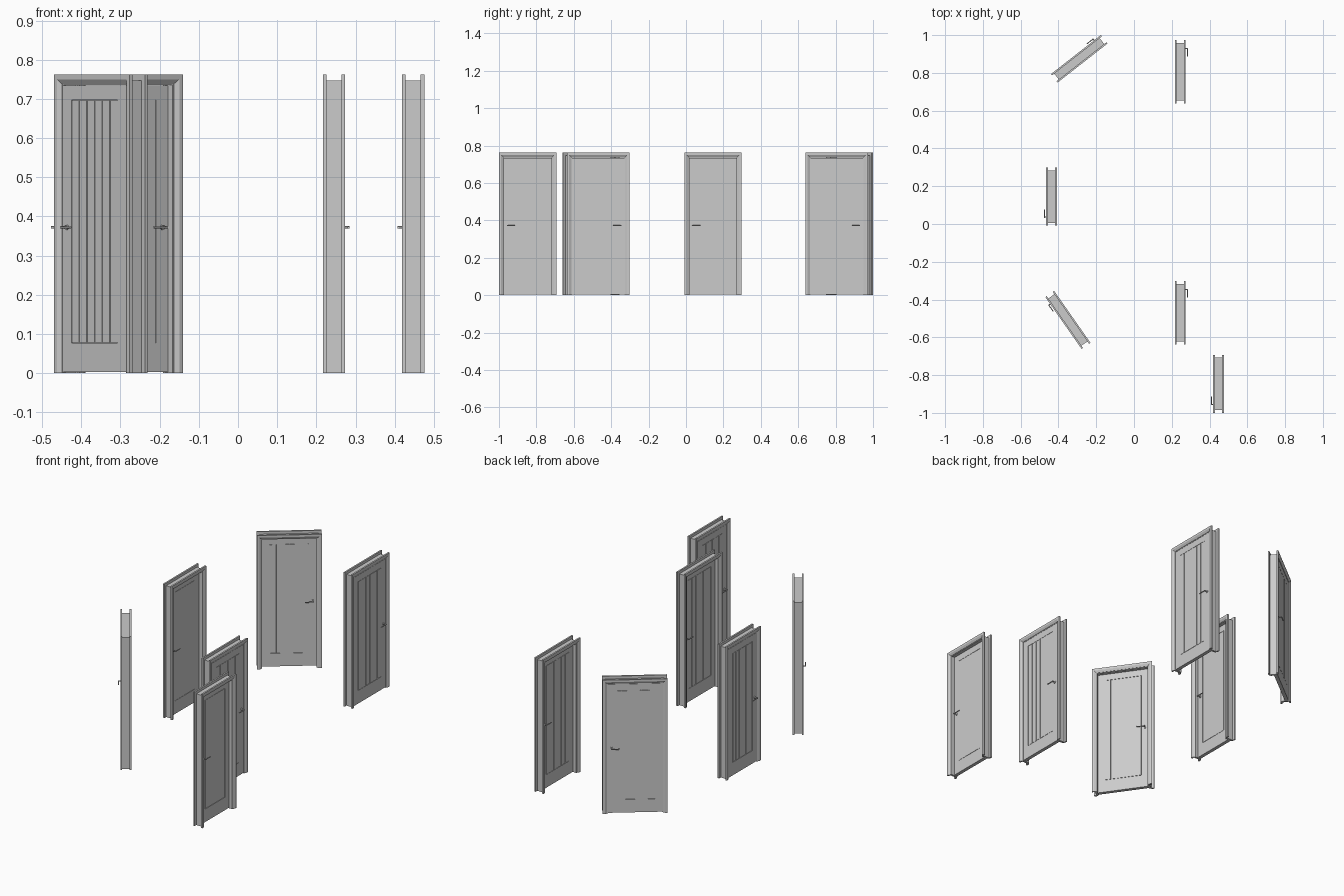
import bpy, bmesh
from math import radians
from mathutils import Matrix, Vector

if "Cube" in bpy.data.objects:
    bpy.data.objects.remove(bpy.data.objects["Cube"])

H = 0.762            # overall frame height
T = 0.0285           # half of overall frame depth
CAS = 0.009          # casing thickness
LEAF_F, LEAF_B = -0.0195, 0.0005   # flush and recessed faces of the leaf


def finish(name, bm, mat, smooth=False):
    bmesh.ops.recalc_face_normals(bm, faces=bm.faces)
    me = bpy.data.meshes.new(name)
    bm.to_mesh(me)
    bm.free()
    ob = bpy.data.objects.new(name, me)
    bpy.context.collection.objects.link(ob)
    ob.matrix_world = mat
    if smooth:
        bpy.ops.object.select_all(action='DESELECT')
        ob.select_set(True)
        bpy.context.view_layer.objects.active = ob
        bpy.ops.object.shade_smooth_by_angle()
    return ob


def add_box(bm, x0, x1, y0, y1, z0, z1):
    m = Matrix.Translation(((x0 + x1) / 2, (y0 + y1) / 2, (z0 + z1) / 2))
    bmesh.ops.create_cube(bm, size=1, matrix=m @ Matrix.Diagonal((x1 - x0, y1 - y0, z1 - z0, 1)))


def add_rod(bm, p, q, r, seg=16):
    p, q = Vector(p), Vector(q)
    d = q - p
    m = Matrix.Translation((p + q) / 2) @ d.to_track_quat('Z', 'Y').to_matrix().to_4x4()
    bmesh.ops.create_cone(bm, cap_ends=True, segments=seg, radius1=r, radius2=r,
                          depth=d.length, matrix=m)


def add_surround(bm, hw, profile):
    """Mitred three-sided frame; profile = (offset in from outer edge, y)."""
    rings = []
    for o, y in profile:
        pts = [(-hw + o, 0), (-hw + o, H - o), (hw - o, H - o), (hw - o, 0)]
        rings.append([bm.verts.new((x, y, z)) for x, z in pts])
    n = len(rings)
    for i in range(n):
        a, b = rings[i], rings[(i + 1) % n]
        for k in range(3):
            bm.faces.new((a[k], a[k + 1], b[k + 1], b[k]))
    for k in (0, 3):
        bm.faces.new([r[k] for r in rings])


def add_skin(bm, hw, y0, y1, planks):
    """Stiles, rails and a grooved plank panel on one leaf face."""
    e, px, z0, z1, top, g = hw - 0.027, hw - 0.065, 0.077, 0.697, H - 0.028, 0.0015
    add_box(bm, -e, -px, y0, y1, 0.003, top)
    add_box(bm, px, e, y0, y1, 0.003, top)
    add_box(bm, -px, px, y0, y1, 0.003, z0)
    add_box(bm, -px, px, y0, y1, z1, top)
    w = 2 * px / planks
    for i in range(planks):
        add_box(bm, -px + i * w + g, -px + (i + 1) * w - g, y0, y1, z0 + g, z1 - g)


def door(x, y, angle, hw, hand, back_planks):
    mat = Matrix.Translation((x, y, 0)) @ Matrix.Rotation(radians(angle), 4, 'Z')

    # jamb lining
    bm = bmesh.new()
    j = T - CAS
    add_surround(bm, hw, [(0.015, -j), (0.027, -j), (0.027, j), (0.015, j)])
    finish("jamb", bm, mat)

    # bevelled casings on both sides
    for s, name in ((-1, "front_casing"), (1, "back_casing")):
        bm = bmesh.new()
        add_surround(bm, hw, [(0, s * j), (0, s * T), (0.012, s * T),
                              (0.024, s * (j + 0.002)), (0.024, s * j)])
        finish(name, bm, mat)

    # door leaf: core plus grooved faces
    bm = bmesh.new()
    e, d = hw - 0.027, 0.0025
    add_box(bm, -e, e, LEAF_F + d, LEAF_B - d, 0.003, H - 0.028)
    add_skin(bm, hw, LEAF_F, LEAF_F + d, 6)
    add_skin(bm, hw, LEAF_B - d, LEAF_B, back_planks)
    finish("door_leaf", bm, mat)

    # lever handles on both faces
    hx, hz = hand * (hw - 0.045), 0.372
    for s, face, name in ((-1, LEAF_F, "front_handle"), (1, LEAF_B, "back_handle")):
        bm = bmesh.new()
        tip = face + s * 0.018
        add_rod(bm, (hx, face, hz), (hx, face + s * 0.004, hz), 0.0065, 24)
        add_rod(bm, (hx, face, hz), (hx, tip + s * 0.0025, hz), 0.0028)
        add_rod(bm, (hx + hand * 0.003, tip, hz), (hx - hand * 0.042, tip, hz), 0.0026)
        finish(name, bm, mat, True)


WIDE, NARROW = 0.1675, 0.1535
for args in ((-0.29, 0.8745, -142, WIDE, -1, 6),
             (0.245, 0.806, 90, WIDE, 1, 6),
             (-0.437, 0.1445, -90, NARROW, 1, 1),
             (-0.35, -0.508, -55, WIDE, -1, 6),
             (0.245, -0.47, 90, WIDE, 1, 6),
             (0.447, -0.8465, -90, NARROW, 1, 1)):
    door(*args)
